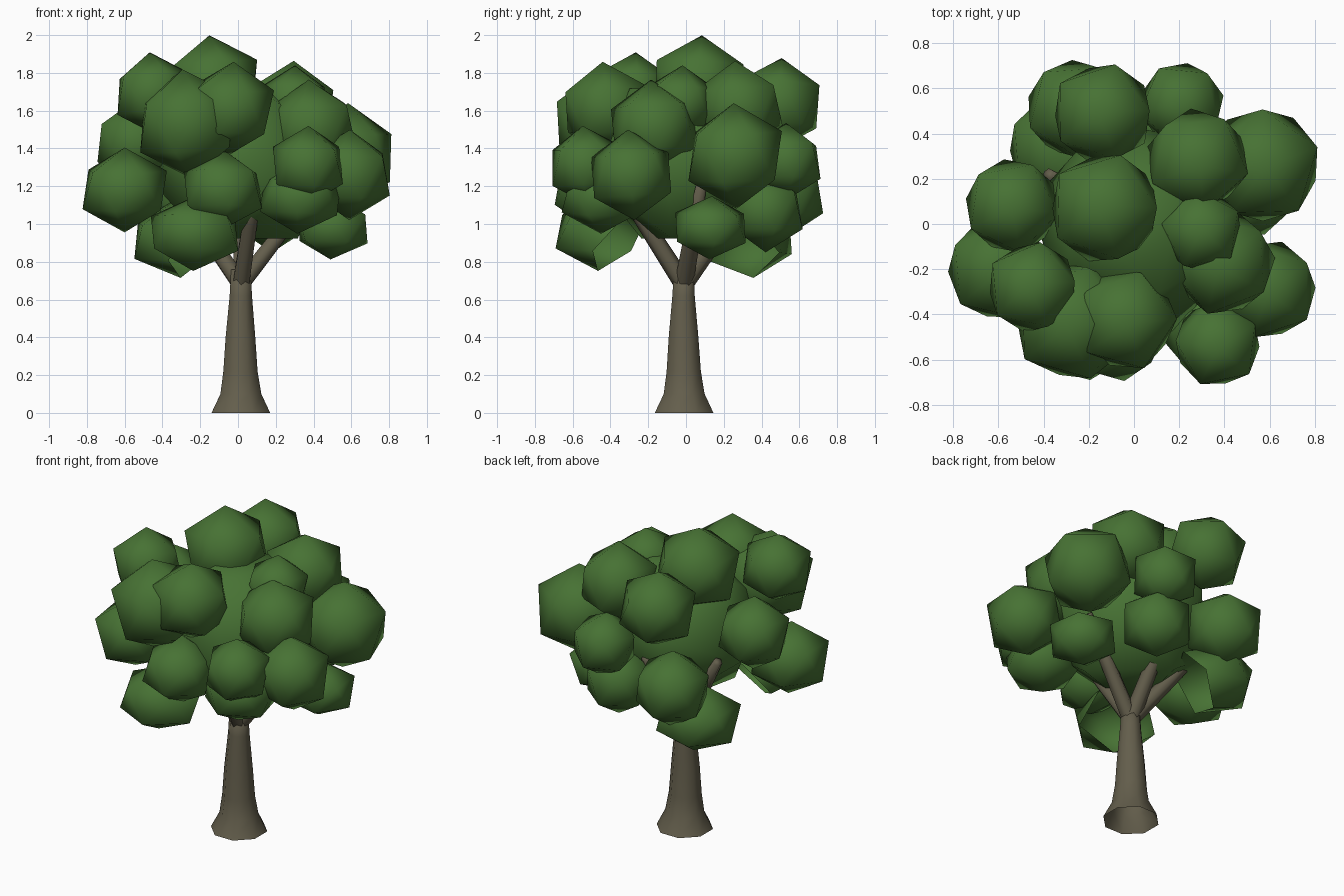
import bpy, bmesh, math, random
from mathutils import Vector, Matrix

if "Cube" in bpy.data.objects:
    bpy.data.objects.remove(bpy.data.objects["Cube"])

random.seed(4)

def material(name, rgb):
    m = bpy.data.materials.new(name)
    m.diffuse_color = (*rgb, 1)
    m.use_nodes = True
    m.node_tree.nodes["Principled BSDF"].inputs["Base Color"].default_value = m.diffuse_color
    return m

LEAF = material("leaf green", (0.063, 0.168, 0.034))
BARK = material("bark brown", (0.126, 0.112, 0.072))

def finish(name, bm, mat):
    me = bpy.data.meshes.new(name)
    bm.to_mesh(me)
    bm.free()
    me.materials.append(mat)
    for p in me.polygons:
        p.use_smooth = True
    ob = bpy.data.objects.new(name, me)
    bpy.context.collection.objects.link(ob)
    return ob

def tube(name, rings, sides):
    """Loft circles given as (centre, radius); the far end is closed."""
    bm = bmesh.new()
    loops = []
    for i, (c, r) in enumerate(rings):
        a = Vector(rings[max(i - 1, 0)][0])
        b = Vector(rings[min(i + 1, len(rings) - 1)][0])
        q = Vector((0, 0, 1)).rotation_difference(b - a)
        loops.append([bm.verts.new(Vector(c) + q @ Vector(
            (r * math.cos(t), r * math.sin(t), 0)))
            for t in (2 * math.pi * (k + 0.5) / sides for k in range(sides))])
    for lo, hi in zip(loops, loops[1:]):
        for k in range(sides):
            j = (k + 1) % sides
            bm.faces.new((lo[k], lo[j], hi[j], hi[k]))
    bm.faces.new(loops[-1])
    return finish(name, bm, BARK)

def clump(name, x, y, z, r, squash=1.0, hollow=False, face_down=False):
    """Twenty-sided leaf ball; a hollow one is open towards the trunk."""
    bm = bmesh.new()
    bmesh.ops.create_icosphere(bm, subdivisions=1, radius=r)
    if face_down:
        low = min(bm.faces, key=lambda f: f.calc_center_median().z)
        turn = low.calc_center_median().rotation_difference(
            Vector((0, 0, -1))).to_matrix().to_4x4()
    else:
        turn = (Matrix.Rotation(random.uniform(-.1, .1), 4, 'X')
                @ Matrix.Rotation(random.uniform(-.1, .1), 4, 'Y')
                @ Matrix.Rotation(random.uniform(0, 6.28), 4, 'Z'))
    bm.transform(Matrix.Translation((x, y, z))
                 @ Matrix.Diagonal((1, 1, squash, 1)) @ turn)
    bm.normal_update()
    if hollow:
        inward = (Vector((-x, -y, 0)).normalized() + Vector((0, 0, -.45))).normalized()
        holes = [f for f in bm.faces if f.normal.dot(inward) > .62]
        bmesh.ops.delete(bm, geom=holes, context='FACES')
    finish(name, bm, LEAF)

# Flared trunk, open underneath
tube("trunk", [((.015, -.01, 0), .168), ((.015, -.01, .1), .117),
               ((.013, -.012, .22), .098), ((.013, -.013, .4), .085),
               ((.015, -.013, .62), .064), ((.015, -.012, .76), .056)], 8)

# Branches fanning from the trunk top into the leaves
tips = [(.11, -.42, 1.32), (-.38, .22, 1.25), (.02, .38, 1.23), (.42, .08, 1.2)]
for i, tip in enumerate(tips):
    base = Vector((.015, -.012, .68))
    mid = base.lerp(Vector(tip), .5)
    tube(f"branch_{i + 1}", [(base, .05), (mid, .044), (tip, .028)], 6)

# Leaf clumps: x, y, z, radius, vertical squash, hollow, face down
groups = {
    "crown_clump": [(-.13, .07, 1.73, .27), (-.14, .49, 1.635, .245),
                    (.28, .28, 1.615, .25), (.30, -.03, 1.64, .20),
                    (-.45, -.28, 1.69, .22), (-.04, -.42, 1.61, .25)],
    "middle_clump": [(.39, -.17, 1.51, .255), (.57, .26, 1.36, .28),
                     (-.27, -.43, 1.53, .29), (-.54, .08, 1.43, .23),
                     (.21, .53, 1.33, .205), (.59, -.29, 1.26, .24),
                     (.37, -.53, 1.31, .21)],
    "lower_clump": [(-.6, -.2, 1.18, .25, .9), (-.26, .51, 1.16, .24),
                    (.33, -.44, 1.14, .24, .8), (-.08, -.48, 1.18, .235, .9),
                    (.18, .42, 1.07, .22)],
    "hanging_clump": [(-.32, .33, .92, .265, .78, True),
                      (-.23, -.45, .95, .265, .75, True),
                      (.5, .13, .98, .215, .78)],
    "inner_clump": [(.02, -.01, 1.32, .5, 1, False, True)],
}
for name, items in groups.items():
    for i, item in enumerate(items):
        clump(f"{name}_{i + 1}", *item)
